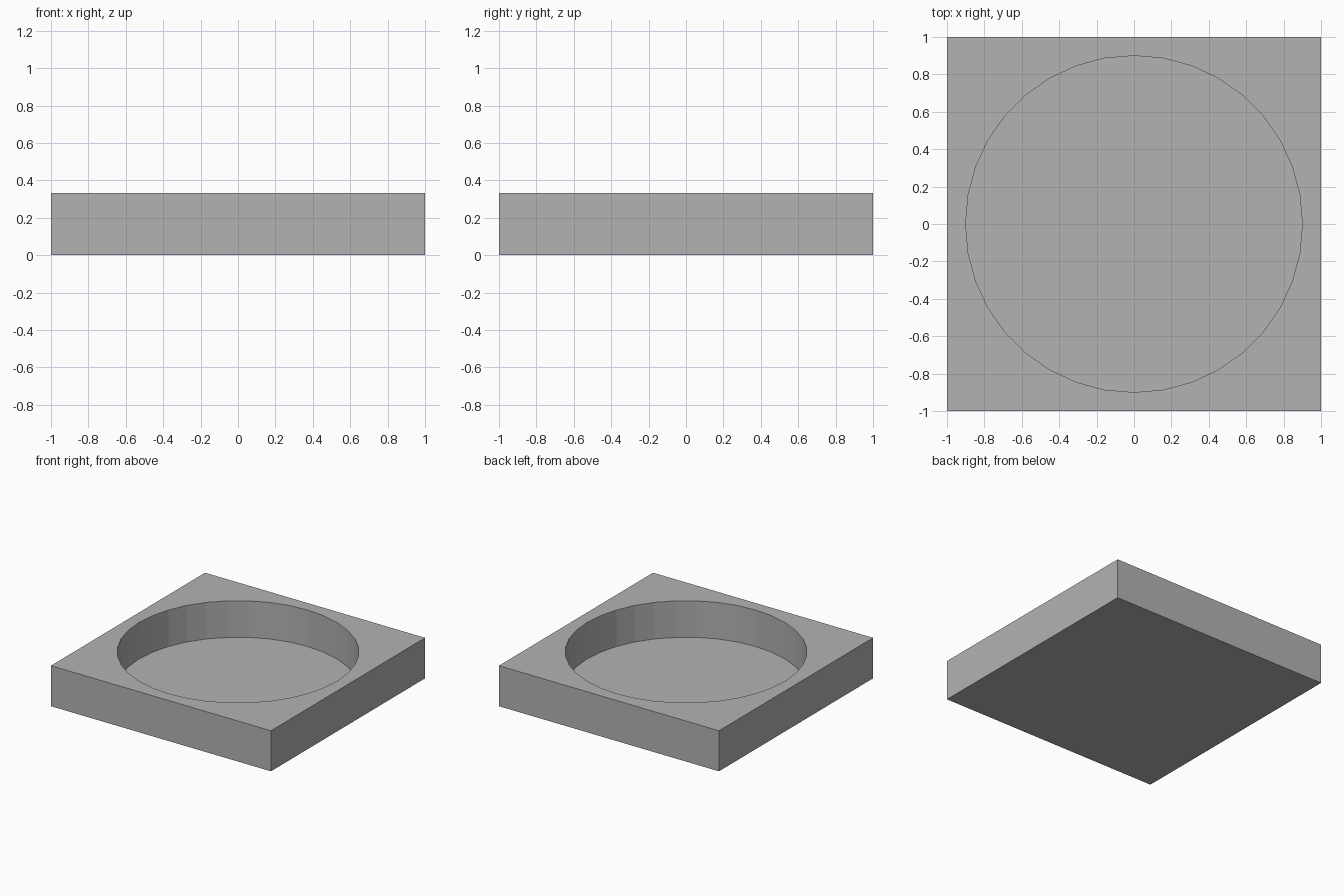
import bpy
import bmesh
from mathutils import Matrix

HALF, HEIGHT = 1.0, 0.333
RADIUS, FLOOR, SIDES = 0.9, 0.033, 36

cube = bpy.data.objects.get("Cube")
if cube:
    bpy.data.objects.remove(cube, do_unlink=True)

grey = bpy.data.materials.new("plain_grey")
grey.use_nodes = True
grey.diffuse_color = (0.45, 0.45, 0.45, 1)
grey.node_tree.nodes["Principled BSDF"].inputs["Base Color"].default_value = grey.diffuse_color


def add_object(name, bm):
    mesh = bpy.data.meshes.new(name)
    bm.to_mesh(mesh)
    bm.free()
    mesh.materials.append(grey)
    obj = bpy.data.objects.new(name, mesh)
    bpy.context.collection.objects.link(obj)
    return obj


# Square block
bm = bmesh.new()
bmesh.ops.create_cube(bm, size=1, matrix=Matrix.Translation((0, 0, HEIGHT / 2))
                      @ Matrix.Diagonal((2 * HALF, 2 * HALF, HEIGHT, 1)))
tray = add_object("square_tray", bm)

# Round recess cutter, turned so that a corner lies on each axis
bm = bmesh.new()
bmesh.ops.create_cone(bm, cap_ends=True, segments=SIDES, radius1=RADIUS, radius2=RADIUS,
                      depth=HEIGHT, matrix=Matrix.Translation((0, 0, FLOOR + HEIGHT / 2)))
cutter = add_object("recess_cutter", bm)
cutter.hide_render = True
cutter.hide_viewport = True

# Cut the recess, leaving a thin floor
cut = tray.modifiers.new("round_recess", 'BOOLEAN')
cut.operation = 'DIFFERENCE'
cut.solver = 'EXACT'
cut.object = cutter
